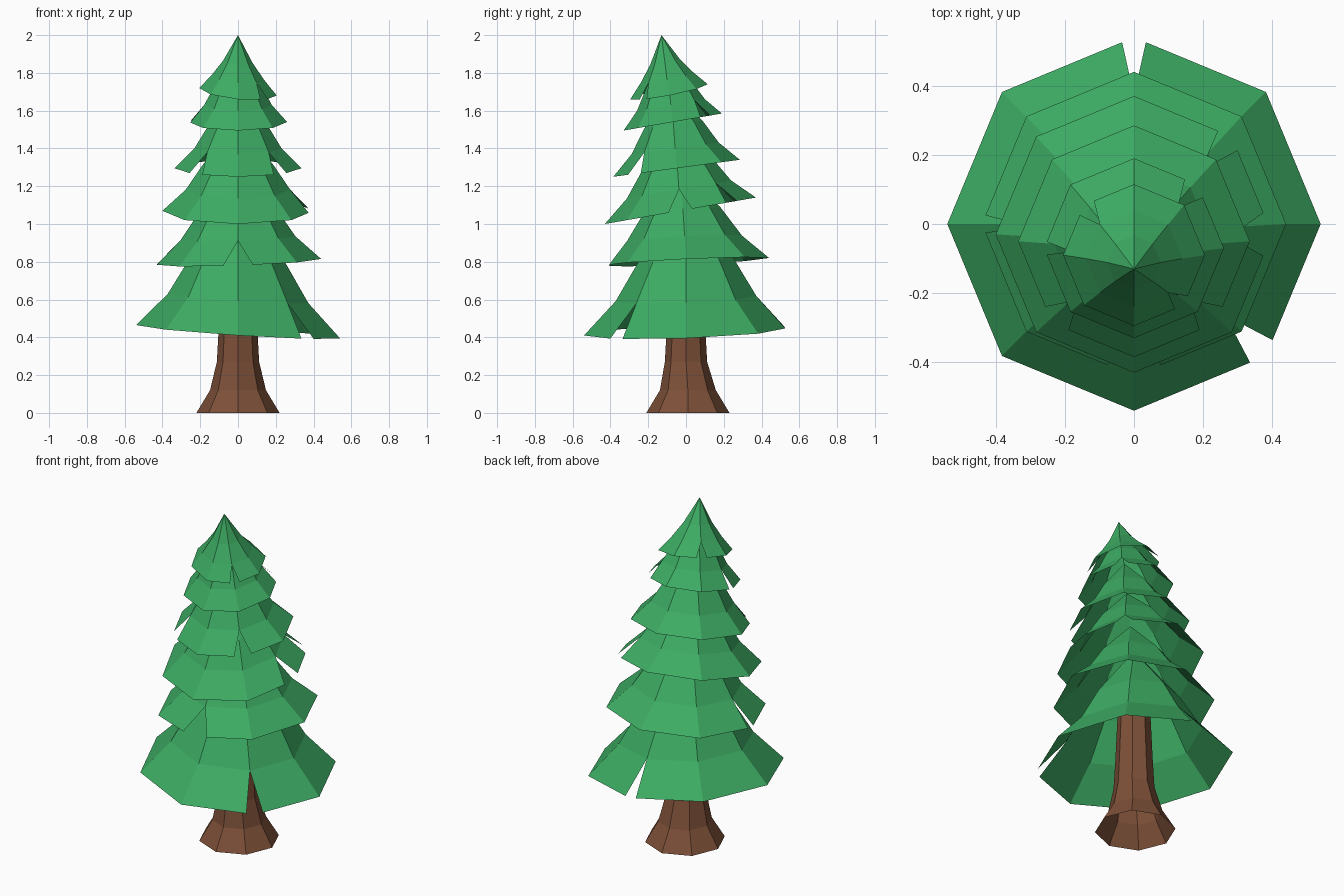
import bpy, bmesh, math
from mathutils import Vector

if "Cube" in bpy.data.objects:
    bpy.data.objects.remove(bpy.data.objects["Cube"])


def material(name, color):
    m = bpy.data.materials.new(name)
    m.diffuse_color = (*color, 1)
    m.use_nodes = True
    m.node_tree.nodes["Principled BSDF"].inputs["Base Color"].default_value = m.diffuse_color
    return m


GREEN = material("pine green", (0.046, 0.41, 0.125))
BROWN = material("bark brown", (0.205, 0.08, 0.04))


def finish(bm, name, mat):
    mesh = bpy.data.meshes.new(name)
    bm.to_mesh(mesh)
    bm.free()
    mesh.materials.append(mat)
    ob = bpy.data.objects.new(name, mesh)
    bpy.context.collection.objects.link(ob)
    return ob


def ring(radius, cy, z, tilt=(0, 0)):
    """Eight points around the trunk axis, tilted along x and y."""
    pts = []
    for i in range(8):
        c, s = math.cos(i * math.pi / 4), math.sin(i * math.pi / 4)
        pts.append(Vector((radius * c, cy + radius * s, z + tilt[0] * c + tilt[1] * s)))
    return pts


# Flared trunk, open at the base
bm = bmesh.new()
rows = [[bm.verts.new(p) for p in ring(r, y, z)] for r, y, z in
        [(0.22, 0.01, 0), (0.148, 0.01, 0.12), (0.112, 0, 0.27),
         (0.102, 0, 0.45), (0.08, 0, 0.95)]]
for a, b in zip(rows, rows[1:]):
    for i in range(8):
        j = (i + 1) % 8
        bm.faces.new((a[i], a[j], b[j], b[i]))
finish(bm, "trunk", BROWN)


def tier(name, R, z, H, cy, cy_top, tilt, slits, profile):
    """Curved octagonal skirt; slits = {corner: opening fraction} split the lowest band."""
    bm = bmesh.new()
    rings = []
    for fr, fh in profile:
        rings.append(ring(R * fr, cy + (cy_top - cy) * fh, z + H * fh,
                          (tilt[0] * fr, tilt[1] * fr)))
    hem, uppers = rings[0], [[bm.verts.new(p) for p in r] for r in rings[1:]]
    tip = bm.verts.new((0, cy_top, z + H))
    # hem corners: shared, or pulled apart at a slit
    shared = {i: bm.verts.new(hem[i]) for i in range(8) if i not in slits}
    for i in range(8):
        j = (i + 1) % 8
        a = shared.get(i) or bm.verts.new(hem[i].lerp(hem[j], slits[i]))
        b = shared.get(j) or bm.verts.new(hem[j].lerp(hem[i], slits[j]))
        bm.faces.new((a, b, uppers[0][j], uppers[0][i]))
        for lo, hi in zip(uppers, uppers[1:]):
            bm.faces.new((lo[i], lo[j], hi[j], hi[i]))
        bm.faces.new((uppers[-1][i], uppers[-1][j], tip))
    finish(bm, name, GREEN)


# Six tiers of foliage, bottom to top, leaning slightly forward
WIDE = [(1, 0), (0.69, 0.25), (0.46, 0.55)]
TOP = [(1, 0), (0.68, 0.25), (0.38, 0.53)]
tier("branches_1", 0.54, 0.43, 0.70, 0.00, 0.00, (-0.035, 0.02), {2: 0.09, 7: 0.12}, WIDE)
tier("branches_2", 0.44, 0.80, 0.50, 0.00, -0.03, (0.015, 0.02), {6: 0.25, 4: 0.08}, WIDE)
tier("branches_3", 0.40, 1.07, 0.45, -0.03, -0.06, (0, 0.07), {0: 0.22, 1: 0.14}, WIDE)
tier("branches_4", 0.335, 1.295, 0.42, -0.05, -0.08, (0, 0.045), {5: 0.2, 7: 0.2}, WIDE)
tier("branches_5", 0.26, 1.54, 0.36, -0.07, -0.11, (0, 0.045), {4: 0.1, 1: 0.2}, WIDE)
tier("treetop", 0.205, 1.70, 0.30, -0.09, -0.13, (-0.02, 0.04), {3: 0.2, 7: 0.18}, TOP)
